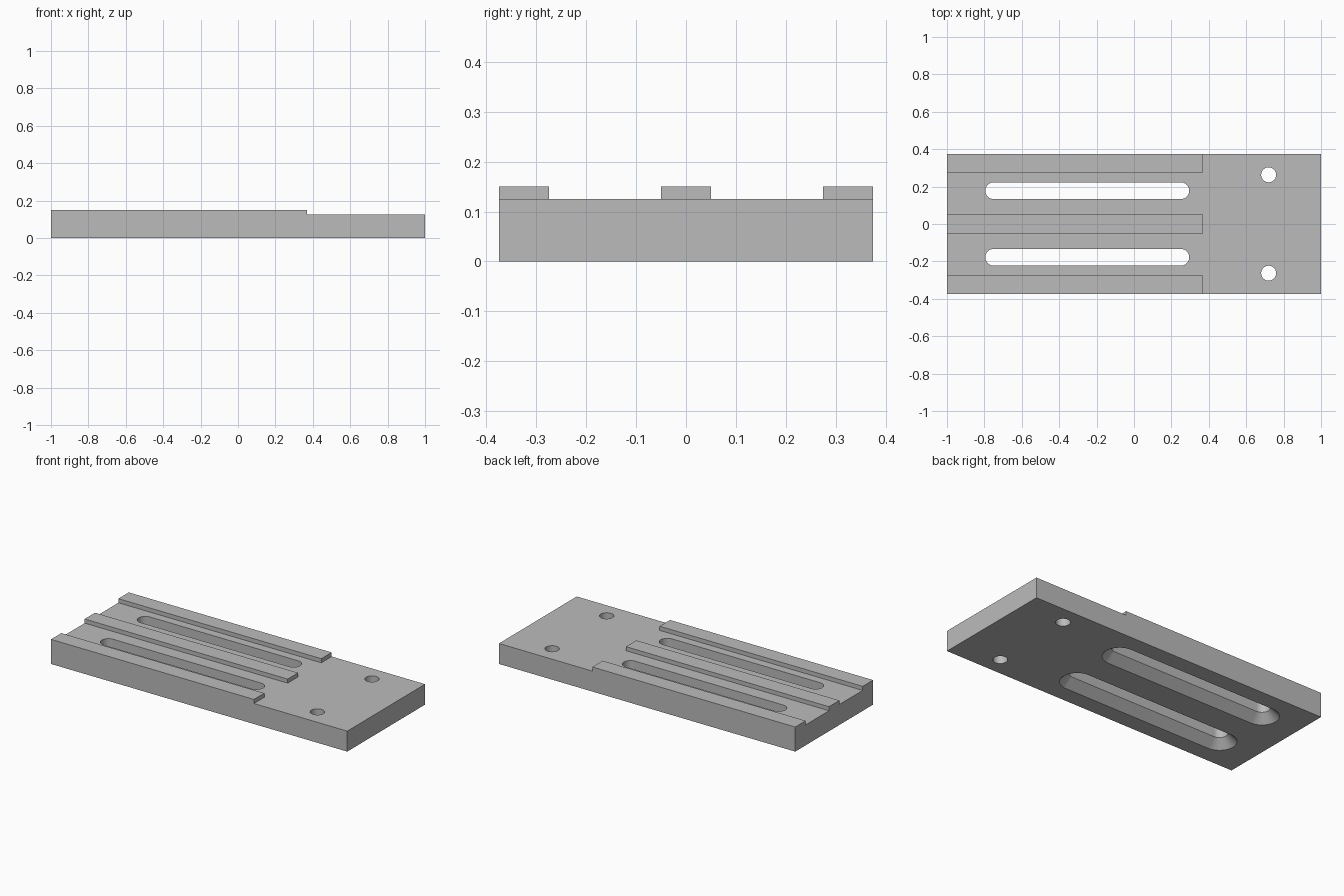
import bpy, bmesh, math
from mathutils import Vector

cube = bpy.data.objects.get("Cube")
if cube:
    bpy.data.objects.remove(cube, do_unlink=True)

grey = bpy.data.materials.new("plain grey")
grey.use_nodes = True
colour = (0.5, 0.5, 0.5, 1)
grey.diffuse_color = colour
grey.node_tree.nodes["Principled BSDF"].inputs["Base Color"].default_value = colour

LENGTH, WIDTH = 2.0, 0.75
FLOOR, TOP = 0.125, 0.15
RAIL_END = 0.37


def make_object(name, bm):
    bmesh.ops.recalc_face_normals(bm, faces=bm.faces)
    mesh = bpy.data.meshes.new(name)
    bm.to_mesh(mesh)
    bm.free()
    mesh.materials.append(grey)
    obj = bpy.data.objects.new(name, mesh)
    bpy.context.collection.objects.link(obj)
    return obj


def box(name, low, high):
    low, high = Vector(low), Vector(high)
    bm = bmesh.new()
    bmesh.ops.create_cube(bm, size=1)
    for v in bm.verts:
        v.co = (low + high) / 2 + v.co * (high - low)
    return make_object(name, bm)


def slot_loft(name, x, y, half_run, levels, steps=24):
    """Stadium (or circle when half_run is 0) lofted through (z, radius) levels."""
    bm = bmesh.new()
    rings = []
    for z, r in levels:
        ring = []
        for side in (1, -1):
            count = steps + 1 if half_run else steps
            for i in range(count):
                a = math.pi * (i / steps - 0.5)
                ring.append(bm.verts.new((x + side * (half_run + r * math.cos(a)),
                                          y + side * r * math.sin(a), z)))
        rings.append(ring)
    n = len(rings[0])
    for a, b in zip(rings, rings[1:]):
        for i in range(n):
            j = (i + 1) % n
            bm.faces.new((a[i], a[j], b[j], b[i]))
    bm.faces.new(rings[0])
    bm.faces.new(rings[-1])
    return make_object(name, bm)


def cut(target, cutter):
    mod = target.modifiers.new("cut", 'BOOLEAN')
    mod.operation = 'DIFFERENCE'
    mod.solver = 'EXACT'
    mod.object = cutter
    bpy.context.view_layer.objects.active = target
    bpy.ops.object.modifier_apply(modifier=mod.name)
    bpy.data.objects.remove(cutter, do_unlink=True)


# Solid block, milled down to leave three raised rails
plate = box("base_plate", (-LENGTH / 2, -WIDTH / 2, 0), (LENGTH / 2, WIDTH / 2, TOP))
cut(plate, box("end_step_cutter", (RAIL_END, -1, FLOOR), (1.5, 1, 0.3)))
for side in (1, -1):
    y1, y2 = sorted((side * 0.05, side * 0.275))
    cut(plate, box("channel_cutter", (-1.5, y1, FLOOR), (RAIL_END + 0.1, y2, 0.3)))

# Long slots, flared underneath, and plain round mounting holes
for side in (1, -1):
    cut(plate, slot_loft("slot_cutter", -0.25, side * 0.178, 0.5,
                         [(-0.02, 0.115), (0.05, 0.045), (0.2, 0.045)]))
    cut(plate, slot_loft("hole_cutter", 0.72, side * 0.263, 0,
                         [(-0.02, 0.04), (0.2, 0.04)]))

# Smooth the round walls, keep the machined edges sharp
for o in bpy.context.selected_objects:
    o.select_set(False)
plate.select_set(True)
bpy.context.view_layer.objects.active = plate
bpy.ops.object.shade_smooth_by_angle(angle=math.radians(30))
